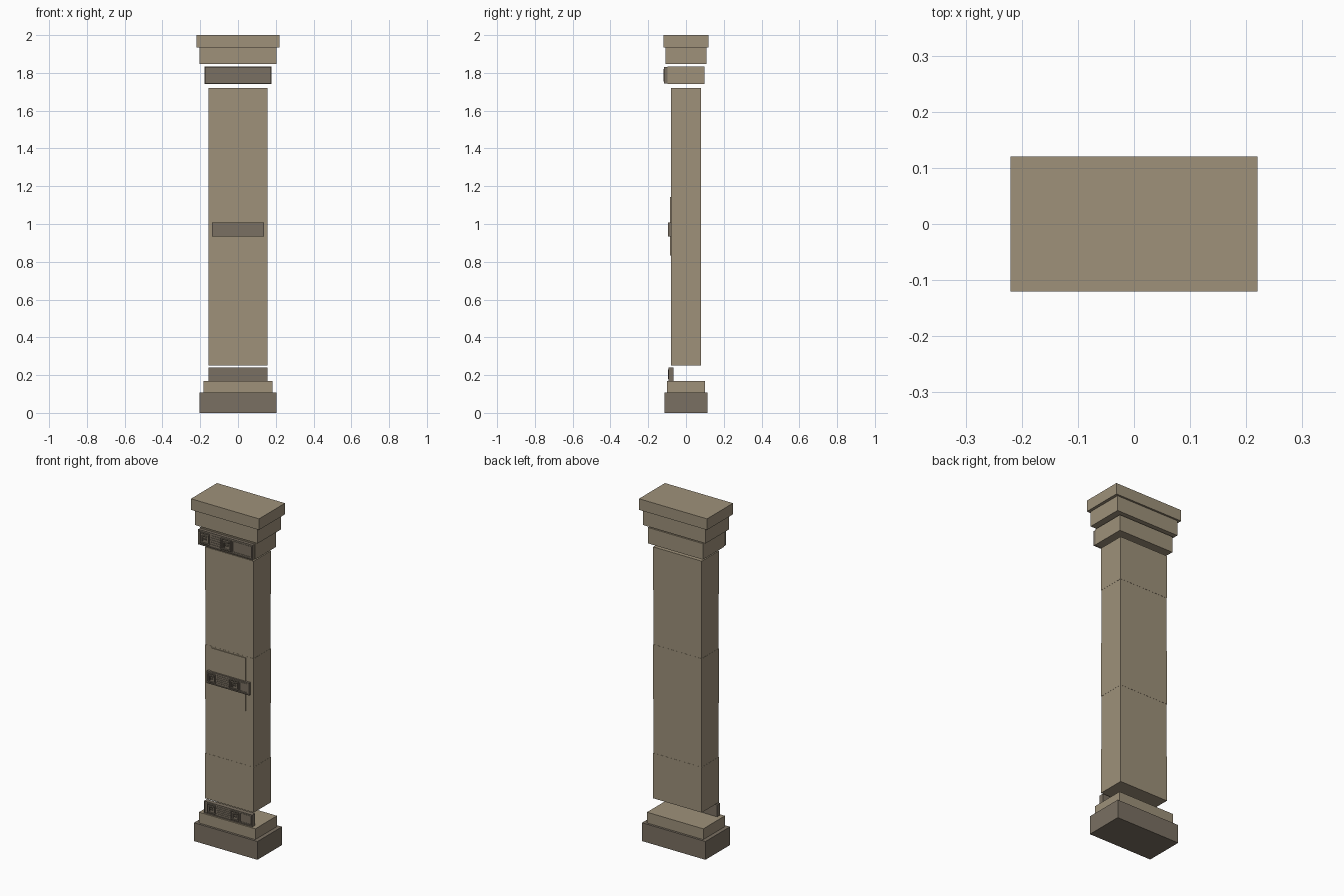
import bpy
import bmesh
from mathutils import Matrix, Vector

cube = bpy.data.objects.get("Cube")
if cube:
    bpy.data.objects.remove(cube, do_unlink=True)


def material(name, rgb):
    mat = bpy.data.materials.new(name)
    mat.use_nodes = True
    mat.diffuse_color = (*rgb, 1)
    mat.node_tree.nodes["Principled BSDF"].inputs["Base Color"].default_value = (*rgb, 1)
    return mat


SAND = material("sandstone", (0.342, 0.283, 0.195))
DARK = material("dark stone", (0.195, 0.162, 0.122))


def add_box(bm, x, y, z):
    """Add a box spanning the given (low, high) ranges."""
    spans = (x, y, z)
    centre = Vector([(a + b) / 2 for a, b in spans])
    size = [b - a for a, b in spans]
    bmesh.ops.create_cube(bm, size=1, matrix=Matrix.Translation(centre) @ Matrix.Diagonal((*size, 1)))


def finish(name, bm, mat):
    mesh = bpy.data.meshes.new(name)
    bm.to_mesh(mesh)
    bm.free()
    mesh.materials.append(mat)
    obj = bpy.data.objects.new(name, mesh)
    bpy.context.collection.objects.link(obj)
    return obj


def block(name, half_x, half_y, z, mat=SAND):
    bm = bmesh.new()
    add_box(bm, (-half_x, half_x), (-half_y, half_y), z)
    return finish(name, bm, mat)


# Base and capital, stepped slabs
block("plinth", 0.205, 0.113, (0, 0.107), DARK)
block("base_step", 0.182, 0.1, (0.107, 0.17))
block("capital_neck", 0.178, 0.098, (1.742, 1.835))
block("capital_step", 0.203, 0.109, (1.847, 1.935))
block("capital_slab", 0.22, 0.12, (1.935, 2))

# Shaft, stacked blocks with hairline differences at the joints
joints = [0.25, 0.515, 0.83, 1.15, 1.467, 1.72]
for i, z in enumerate(zip(joints, joints[1:])):
    inset = 0.0008 * (i % 2)
    block(f"shaft_block_{i + 1}", 0.157 - inset, 0.079 - inset, z)

# Thin raised panel on the front of the shaft
bm = bmesh.new()
add_box(bm, (-0.115, 0.107), (-0.084, -0.078), (0.832, 1.142))
finish("front_panel", bm, SAND)


def frame(bm, cx, cz, half_w, half_h, bar, y):
    """Rectangular ring made of four bars."""
    for s in (-1, 1):
        add_box(bm, (cx - half_w, cx + half_w), y, sorted((cz + s * half_h, cz + s * (half_h - bar))))
        add_box(bm, sorted((cx + s * half_w, cx + s * (half_w - bar))), y,
                (cz - half_h + bar, cz + half_h - bar))


def key(bm, cx, cz, r, y):
    """Square key motif: a frame around a hooked meander."""
    b = r * 0.2
    frame(bm, cx, cz, r, r, b, y)
    add_box(bm, (cx - r * 0.5, cx + r * 0.5), y, (cz + r * 0.3, cz + r * 0.3 + b))
    add_box(bm, (cx - r * 0.5, cx - r * 0.5 + b), y, (cz - r * 0.55, cz + r * 0.3))
    add_box(bm, (cx - r * 0.1, cx + r * 0.4), y, (cz - r * 0.2, cz - r * 0.2 + b))


def frieze(name, half_x, z, back, front, keys):
    """Dark plate with a raised border, key motifs and ribbed fields."""
    relief = 0.006
    bm = bmesh.new()
    add_box(bm, (-half_x, half_x), (front + relief, back), z)
    y = (front, front + relief)
    cz, half_h = (z[0] + z[1]) / 2, (z[1] - z[0]) / 2
    frame(bm, 0, cz, half_x, half_h, 0.005, (front + 0.002, front + relief))
    r = half_h * 0.74
    for cx in keys:
        key(bm, cx, cz, r, y)
    # Low ribs between the two motifs
    low = (front + 0.004, front + relief)
    for i in range(-2, 3):
        h = cz + i * r * 0.4
        add_box(bm, (keys[0] + r + 0.006, keys[1] - r - 0.006), low, (h - 0.002, h + 0.002))
    # Plain outlined field at the end
    left, right = keys[1] + r + 0.006, half_x - 0.008
    frame(bm, (left + right) / 2, cz, (right - left) / 2, r, 0.003, low)
    finish(name, bm, DARK)


frieze("upper_frieze", 0.176, (1.744, 1.832), -0.097, -0.118, (-0.137, 0.003))
frieze("middle_frieze", 0.137, (0.935, 1.007), -0.08, -0.096, (-0.108, 0.04))
frieze("lower_frieze", 0.156, (0.169, 0.24), -0.065, -0.094, (-0.11, 0.042))
